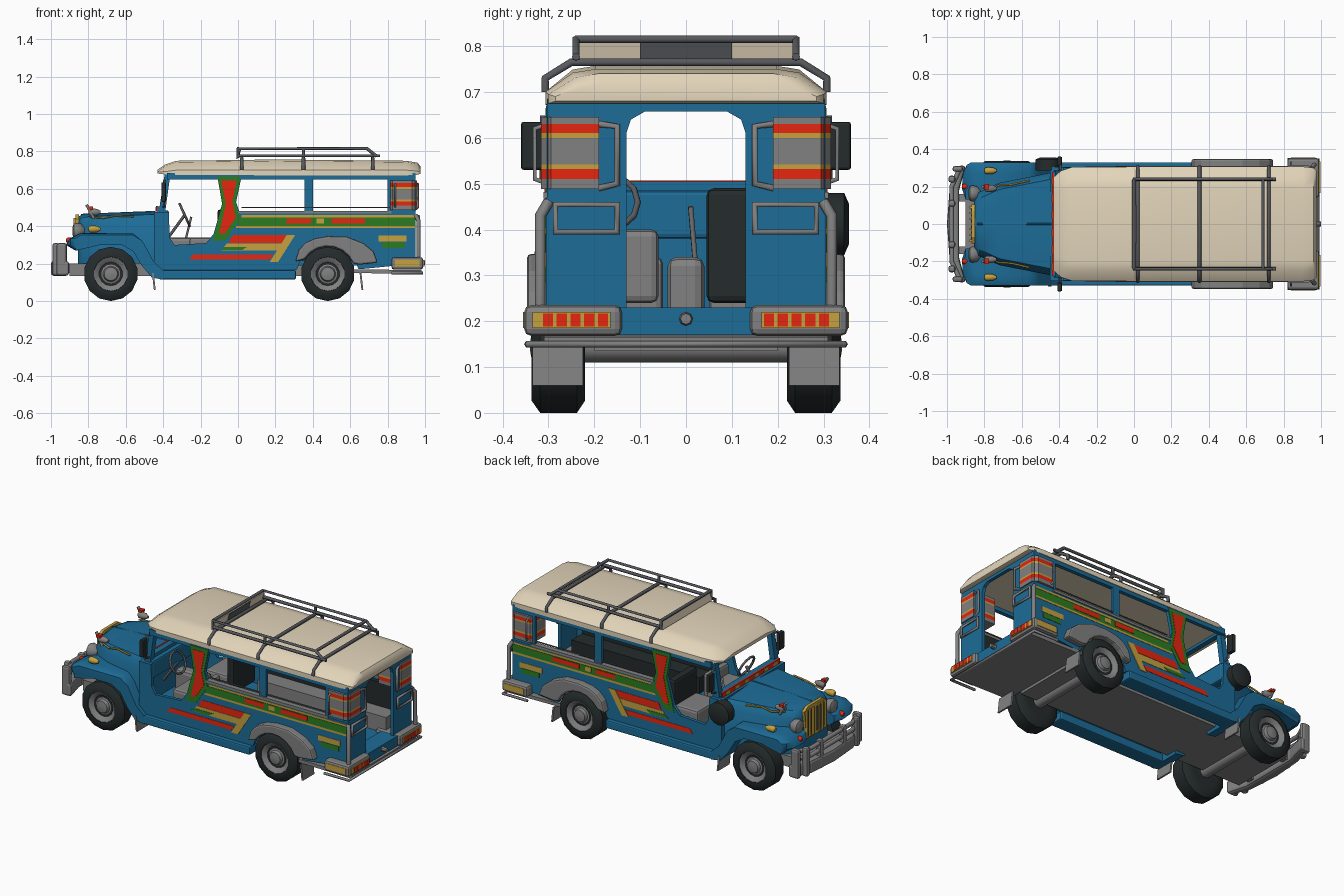
import bpy, bmesh, math

if "Cube" in bpy.data.objects:
    bpy.data.objects.remove(bpy.data.objects["Cube"])
def mat(name, r, g, b):
    m = bpy.data.materials.new(name)
    m.diffuse_color = (r, g, b, 1)
    m.use_nodes = True
    m.node_tree.nodes["Principled BSDF"].inputs["Base Color"].default_value = m.diffuse_color
    return m
BLUE = mat("blue paint", .012, .15, .31)
TAN = mat("cream roof", .76, .66, .49)
STEEL = mat("steel grey", .22, .22, .22)
RACK = mat("dark grey tube", .095, .1, .11)
BLACK = mat("black rubber", .018, .024, .025)
RED = mat("red paint", .8, .02, .005)
YELLOW = mat("yellow paint", .56, .36, .05)
GREEN = mat("green paint", .025, .2, .015)
def mesh(name, verts, faces, m, mirror=False, bevel=0, smooth=False):
    if mirror:
        n = len(verts)
        faces = faces + [[i + n for i in f] for f in faces]
        verts = verts + [(x, -y, z) for x, y, z in verts]
    me = bpy.data.meshes.new(name)
    me.from_pydata(verts, [], faces)
    bm = bmesh.new()
    bm.from_mesh(me)
    bmesh.ops.recalc_face_normals(bm, faces=bm.faces)
    bm.to_mesh(me)
    bm.free()
    me.materials.append(m)
    ob = bpy.data.objects.new(name, me)
    bpy.context.collection.objects.link(ob)
    if bevel:
        b = ob.modifiers.new("bevel", 'BEVEL')
        b.width, b.segments = bevel, 2
    if smooth:
        bpy.ops.object.select_all(action='DESELECT')
        ob.select_set(True)
        bpy.context.view_layer.objects.active = ob
        bpy.ops.object.shade_smooth_by_angle(angle=math.radians(40))
def loft(name, rings, m, **kw):
    n, k = len(rings[0]), len(rings)
    faces = [[j * n + i, j * n + (i + 1) % n, (j + 1) * n + (i + 1) % n, (j + 1) * n + i] for j in range(k - 1) for i in range(n)]
    faces += [list(range(n)), list(range((k - 1) * n, k * n))]
    mesh(name, [p for r in rings for p in r], faces, m, **kw)
def prism(name, pts, axis, a, b, m, **kw):
    put = {'x': lambda p, t: (t, p[0], p[1]), 'y': lambda p, t: (p[0], t, p[1]), 'z': lambda p, t: (p[0], p[1], t)}[axis]
    loft(name, [[put(p, t) for p in pts] for t in (a, b)], m, **kw)
def box(name, x0, x1, y0, y1, z0, z1, m, **kw):
    prism(name, [(x0, y0), (x1, y0), (x1, y1), (x0, y1)], 'z', z0, z1, m, **kw)
def tube(name, pts, r, m, mirror=False, cyclic=False):
    cu = bpy.data.curves.new(name, 'CURVE')
    cu.dimensions, cu.bevel_depth, cu.bevel_resolution, cu.use_fill_caps = '3D', r, 1, True
    for s in ((1, -1) if mirror else (1,)):
        sp = cu.splines.new('POLY')
        sp.points.add(len(pts) - 1)
        for q, p in zip(sp.points, pts):
            q.co = (p[0], p[1] * s, p[2], 1)
        sp.use_cyclic_u = cyclic
    cu.materials.append(m)
    bpy.context.collection.objects.link(bpy.data.objects.new(name, cu))
def lathe(name, prof, cx, cz, m, axis='y', n=14, cy=0, **kw):
    circle = [(math.sin(2 * math.pi * i / n), -math.cos(2 * math.pi * i / n)) for i in range(n)]
    rings = [[(cx + r * u, cy + t, cz + r * v) if axis == 'y' else (cx + t, cy + r * u, cz + r * v) for u, v in circle] for t, r in prof]
    loft(name, rings, m, smooth=True, **kw)
def arc(r, a, b, step):
    return [(.48 + r * math.cos(math.radians(t)), .145 + r * math.sin(math.radians(t))) for t in range(a, b, step)]
# Wheels and axles
for nm, x in (("front", -.68), ("rear", .48)):
    lathe(nm + "_tyres", [(.22, .08), (.22, .118), (.238, .145), (.318, .145), (.337, .118), (.337, .092), (.315, .085)], x, .145, BLACK, mirror=True)
    lathe(nm + "_rims", [(.31, .094), (.334, .092), (.325, .075), (.312, .06), (.318, .042), (.335, .036), (.34, .01)], x, .145, STEEL, mirror=True)
    lathe(nm + "_axle", [(-.23, .035), (.23, .035)], x, .145, STEEL, n=10)
lathe("spare_wheel", [(.285, .05), (.285, .068), (.345, .068), (.355, .045)], -.46, .412, BLACK)
# Chassis, floor, step
box("chassis", -.9, .62, -.2, .2, .135, .2, STEEL)
box("floor", -.42, .95, -.285, .285, .19, .215, BLUE)
prism("tail_pan", [(.62, .17), (.62, .15), (.98, .145), (.98, .165)], 'y', -.31, .31, STEEL)
box("rear_step", .86, .97, -.16, .16, .17, .23, BLUE)
box("running_boards", -.42, .31, .24, .33, .115, .165, BLUE, mirror=True, bevel=.008)
for x in (-.46, .65):
    prism("mud_flaps", [(x, .15), (x + .01, .15), (x + .02, .06), (x + .01, .06)], 'y', .225, .335, STEEL, mirror=True)
# Body sides with wheel arch, cab opening and cowl
side = [(-.45, .165), (.31, .165)] + arc(.165, 170, 0, -20) + [(.65, .17), (.95, .2), (.95, .47), (.01, .47), (-.01, .53), (.02, .67),
        (-.11, .67), (-.085, .52), (-.13, .36), (-.17, .31), (-.34, .3), (-.365, .34), (-.37, .475), (-.45, .475)]
prism("body_sides", side, 'y', .285, .305, BLUE, mirror=True)
for x0, x1 in ((.355, .4), (.8, .95)):
    box("window_pillars", x0, x1, .285, .303, .46, .67, BLUE, mirror=True)
box("roof_rails", -.38, .95, .28, .303, .65, .685, BLUE, mirror=True)
box("window_sills", .0, .82, .28, .311, .468, .482, STEEL, mirror=True)
tube("window_bars", [(.02, .3, .5), (.82, .3, .5)], .004, RACK, mirror=True)
prism("rear_wall", [(-.3, .2), (-.13, .2), (-.13, .61), (-.12, .64), (-.09, .657), (.09, .657), (.12, .64), (.13, .61), (.13, .2), (.3, .2),
                    (.3, .68), (-.3, .68)], 'x', .93, .95, BLUE)
box("firewall", -.45, -.42, -.29, .29, .17, .475, BLUE)
box("dashboard", -.42, -.37, -.285, .285, .38, .485, BLUE, bevel=.01)
# Windshield frame with striped base
prism("windshield_posts", [(-.425, .47), (-.39, .47), (-.36, .69), (-.39, .69)], 'y', .25, .285, BLUE, mirror=True)
box("windshield_base", -.43, -.395, -.28, .28, .46, .505, BLUE)
box("windshield_top", -.39, -.36, -.27, .27, .66, .69, BLUE)
box("base_red_stripe", -.438, -.429, -.275, .275, .478, .507, RED)
for y in (.03, .12, .21):
    box("base_yellow_marks", -.441, -.433, y, y + .035, .482, .502, YELLOW, mirror=True)
# Roof
def roof_ring(x, w, z0, z1, z2, inset):
    half = [(w, z0), (w, z1), (w - inset, z2 - .008), (w - inset - .05, z2)]
    return [(x, -y, z) for y, z in half] + [(x, y, z) for y, z in half[::-1]]
loft("roof", [roof_ring(-.43, .25, .682, .69, .702, .04), roof_ring(-.39, .285, .677, .692, .73, .05),
              roof_ring(-.33, .305, .675, .7, .75, .055), roof_ring(.2, .307, .672, .7, .757, .06),
              roof_ring(.9, .307, .672, .7, .75, .06), roof_ring(.96, .3, .675, .695, .74, .06),
              roof_ring(.975, .285, .68, .69, .72, .05)], TAN, smooth=True)
# Roof rack with slanted front board
tube("rack_top_rails", [(.0, .24, .765), (.0, .24, .815), (.69, .24, .815), (.74, .24, .775)], .009, RACK, mirror=True)
tube("rack_low_rails", [(.0, .24, .777), (.76, .24, .777)], .009, RACK, mirror=True)
for x in (.02, .35, .72):
    tube("rack_crossbars", [(x, s * y, z) for s, y, z in ((-1, .307, .7), (-1, .307, .73), (-1, .25, .765),
         (1, .25, .765), (1, .307, .73), (1, .307, .7))], .01, RACK)
tube("rack_posts", [(.35, .24, .765), (.35, .24, .815)], .009, RACK, mirror=True)
for x in (0, .69):
    tube("rack_end_bars", [(x, -.24, .815), (x, .24, .815)], .009, RACK)
prism("rack_board", [(-.01, .76), (-.002, .76), (.012, .81), (.004, .81)], 'y', -.235, .235, TAN)
prism("rack_board_patch", [(.0, .765), (.004, .765), (.016, .808), (.011, .808)], 'y', -.1, .1, RACK)
# Hood, grille, fenders and lamps
def hood_ring(x, w, z):
    return [(x, -w, .2), (x, -w, z - .06), (x, -w + .035, z - .015), (x, 0, z), (x, w - .035, z - .015), (x, w, z - .06), (x, w, .2)]
loft("hood", [hood_ring(-.855, .12, .45), hood_ring(-.83, .17, .464), hood_ring(-.72, .22, .471), hood_ring(-.44, .275, .478)], BLUE, smooth=True)
tube("hood_ridge", [(-.84, 0, .462), (-.44, 0, .478)], .005, BLUE)
tube("hood_trim", [(-.79, .178, .45), (-.72, .207, .444), (-.66, .21, .456), (-.56, .233, .452)], .005, YELLOW, mirror=True)
prism("grille", [(-.085, .27), (.085, .27), (.105, .44), (.07, .462), (-.07, .462), (-.105, .44)], 'x', -.868, -.85, YELLOW)
for y in (.015, .045, .075):
    box("grille_slots", -.872, -.866, y - .006, y + .006, .29, .435, RACK, mirror=True)
    box("grille_bars", -.88, -.866, y + .008, y + .018, .28, .445, YELLOW, mirror=True)
fender = [(-.92, .3), (-.9, .335), (-.84, .365), (-.56, .36), (-.51, .32), (-.45, .21), (-.4, .165), (-.4, .115), (-.46, .125),
          (-.515, .19), (-.56, .265), (-.62, .3), (-.74, .3), (-.8, .285), (-.87, .27)]
rings = [[(max(x, lim), y, min(z, top)) for x, z in fender] for y, lim, top in
         ((.13, -.9, .37), (.19, -.92, .37), (.27, -.915, .367), (.315, -.895, .362), (.33, -.87, .352))]
loft("front_fenders", rings, BLUE, mirror=True, smooth=True)
for nm, x, y, z, r, m in (("headlights", -.865, .163, .375, .043, STEEL), ("marker_lamps", -.9, .2, .325, .015, RED),
                          ("fender_lamps", -.78, .285, .385, .019, YELLOW), ("hood_lamps", -.78, .19, .475, .02, STEEL)):
    lathe(nm, [(-.02, r * .5), (-.012, r * .9), (0, r), (.025, r * .9), (.045, r * .4)], x, z, m, axis='x', cy=y, n=12, mirror=True)
tube("hood_ornaments", [(-.77, .2, .44), (-.79, .2, .48), (-.81, .2, .515)], .009, STEEL, mirror=True)
box("ornament_reflectors", -.8, -.775, .185, .215, .49, .505, RED, mirror=True)
# Front bumper
prism("front_bumper", [(-.94, -.312), (-.985, -.2), (-1, 0), (-.985, .2), (-.94, .312), (-.9, .312), (-.935, .18), (-.935, -.18), (-.9, -.312)],
      'z', .135, .215, STEEL, bevel=.015)
for z in (.245, .288):
    tube("bumper_bars", [(-.93, -.3, z), (-.975, -.2, z), (-.975, .2, z), (-.93, .3, z)], .013, STEEL)
for y in (.11, .24):
    box("bumper_posts", -.992, -.955, y - .018, y + .018, .135, .31, STEEL, mirror=True, bevel=.012)
box("bumper_ends", -.97, -.915, .28, .31, .135, .31, STEEL, mirror=True, bevel=.012)
box("bumper_brackets", -.95, -.85, .12, .16, .15, .2, STEEL, mirror=True)
# Rear fenders, bumpers and rails
rear = [(.305, .21), (.325, .275), (.36, .312), (.41, .335), (.48, .347), (.58, .345), (.67, .31), (.725, .265), (.748, .205), (.65, .195)]
prism("rear_fenders", rear + arc(.147, 22, 165, 18), 'y', .295, .347, STEEL, mirror=True, bevel=.01)
box("rear_bumpers", .82, .99, .14, .353, .168, .235, STEEL, mirror=True, bevel=.015)
box("rear_bumper_panels", .986, .996, .165, .335, .185, .22, YELLOW, mirror=True)
for y in (.17, .2, .23, .26, .29):
    box("rear_bumper_marks", .99, .998, y, y + .022, .188, .217, RED, mirror=True)
box("bumper_side_panels", .84, .97, .35, .356, .185, .22, YELLOW, mirror=True)
tube("low_rear_bar", [(.82, -.345, .15), (.985, -.345, .15), (.985, .345, .15), (.82, .345, .15)], .008, STEEL)
tube("rear_guard_hoops", [(.965, .15, .395), (.965, .15, .455), (.965, .285, .455), (.965, .285, .395)], .009, STEEL, mirror=True, cyclic=True)
tube("rear_corner_rails", [(.95, .3, .46), (.965, .318, .43), (.965, .318, .22)], .012, STEEL, mirror=True)
tube("door_handles", [(.945, .19, .63), (.96, .15, .625), (.96, .15, .5), (.945, .19, .49)], .008, STEEL, mirror=True)
tube("tail_lamp_hoops", [(.84, .3, .63), (.84, .33, .62), (.84, .33, .51), (.84, .3, .5)], .006, STEEL, mirror=True)
lathe("tow_hook", [(-.01, .016), (.03, .012)], .97, .205, STEEL, axis='x', n=8)
# Corner tail lamp boxes in coloured layers
foot = [(.81, .19), (.81, .295), (.825, .316), (.93, .316), (.958, .295), (.958, .19)]
zs = (.488, .51, .532, .542, .6, .61, .63, .645)
for z0, z1, m in zip(zs, zs[1:], (STEEL, RED, YELLOW, STEEL, YELLOW, RED, STEEL)):
    prism("tail_lamp_layers", foot, 'z', z0, z1, m, mirror=True)
# Painted side decoration
def plate(name, pts, m, level=0):
    prism(name, pts, 'y', .3, .307 + .002 * level, m, mirror=True)
plate("door_post_green", [(-.11, .665), (.015, .665), (-.012, .53), (.01, .44), (-.065, .325), (-.135, .32), (-.085, .52)], GREEN)
plate("door_post_red", [(-.09, .645), (-.008, .645), (-.03, .53), (-.012, .445), (-.07, .36), (-.1, .36), (-.065, .52)], RED, 1)
for nm, x0, x1, z0, z1, m, level, skew in (
        ("belt_green", .0, .945, .402, .446, GREEN, 0, 0), ("belt_top_line", .02, .945, .448, .46, YELLOW, 0, 0),
        ("belt_low_line", -.01, .945, .39, .402, YELLOW, 0, 0), ("belt_red_a", .26, .39, .415, .442, RED, 1, 0),
        ("belt_yellow", .42, .46, .415, .442, YELLOW, 1, 0), ("belt_red_b", .5, .68, .415, .442, RED, 1, 0),
        ("stripe_red_top", -.05, .24, .31, .352, RED, 0, .02), ("stripe_yellow", -.09, .23, .27, .308, YELLOW, 0, .03),
        ("stripe_green", -.1, .02, .272, .29, GREEN, 1, .03), ("stripe_red_low", -.26, .17, .222, .25, RED, 0, .02),
        ("stripe_diagonal", .17, .215, .21, .352, YELLOW, 1, .09), ("tail_yellow", .75, .9, .318, .35, YELLOW, 0, 0),
        ("tail_green", .77, .89, .285, .315, GREEN, 0, 0)):
    plate(nm, [(x0, z0), (x1, z0), (x1 + skew, z1), (x0 + skew, z1)], m, level)
# Mirrors
box("mirrors", -.41, -.385, .31, .36, .53, .635, BLACK, mirror=True, bevel=.006)
tube("mirror_arms", [(-.39, .27, .64), (-.395, .315, .645), (-.395, .315, .51), (-.4, .27, .5)], .006, RACK, mirror=True)
# Interior: benches, front seats, steering
box("left_bench", .02, .88, -.28, -.16, .21, .31, BLACK)
box("right_bench", .02, .88, .16, .28, .21, .31, STEEL)
box("bench_backs", .02, .88, .262, .284, .31, .455, BLACK, mirror=True)
box("front_seats", -.26, -.1, .05, .26, .21, .34, STEEL, mirror=True, bevel=.015)
box("passenger_seat_back", -.11, -.06, .045, .26, .24, .49, BLACK, bevel=.015)
box("driver_seat_back", -.11, -.07, -.26, -.06, .24, .4, STEEL, bevel=.015)
box("gearbox_cover", -.4, -.2, -.04, .04, .2, .34, STEEL, bevel=.02)
wheel = [(-.285 - .027 * math.sin(a), -.17 + .065 * math.cos(a), .46 + .059 * math.sin(a)) for a in [i * math.pi / 6 for i in range(12)]]
tube("steering_wheel", wheel, .007, RACK, cyclic=True)
tube("steering_column", [(-.285, -.17, .46), (-.38, -.17, .33)], .009, RACK)
tube("gear_lever", [(-.28, .02, .33), (-.25, .01, .45)], .006, STEEL)
# Turn the tubes into meshes
for ob in bpy.data.objects:
    ob.select_set(ob.type == 'CURVE')
    if ob.type == 'CURVE':
        bpy.context.view_layer.objects.active = ob
bpy.ops.object.convert(target='MESH')
